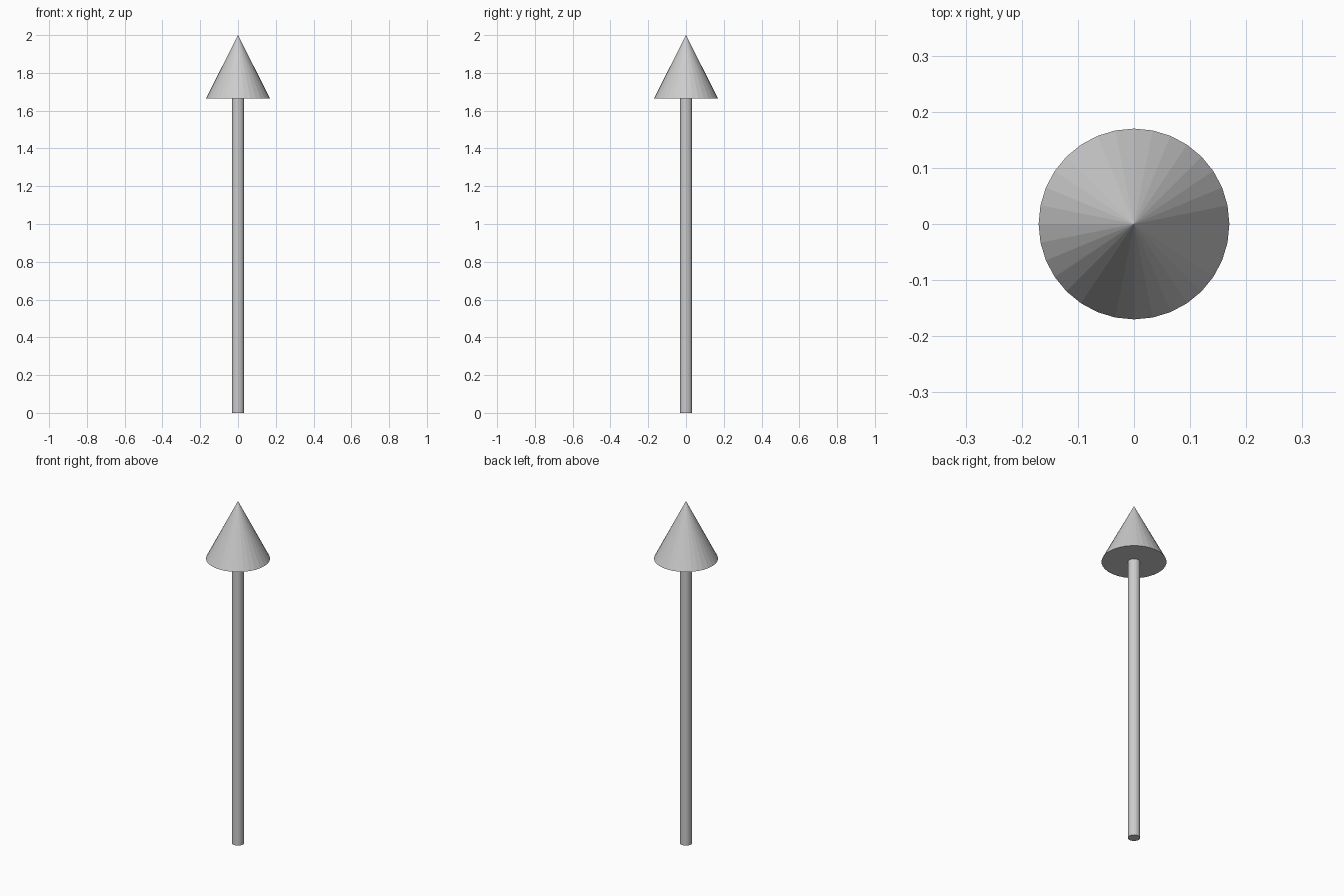
import bpy

if "Cube" in bpy.data.objects:
    bpy.data.objects.remove(bpy.data.objects["Cube"])

SIDES = 32
HEIGHT = 2.0
HEAD_BASE = 1.664


def add_cone(name, r_bottom, r_top, z_bottom, z_top):
    bpy.ops.mesh.primitive_cone_add(
        vertices=SIDES, radius1=r_bottom, radius2=r_top,
        depth=z_top - z_bottom, location=(0, 0, (z_bottom + z_top) / 2))
    obj = bpy.context.object
    obj.name = name
    return obj


# Straight round shaft standing on the ground
add_cone("shaft", 0.032, 0.032, 0.0, HEAD_BASE)

# Pointed head with a flat underside
add_cone("arrow_head", 0.17, 0.0, HEAD_BASE, HEIGHT)
